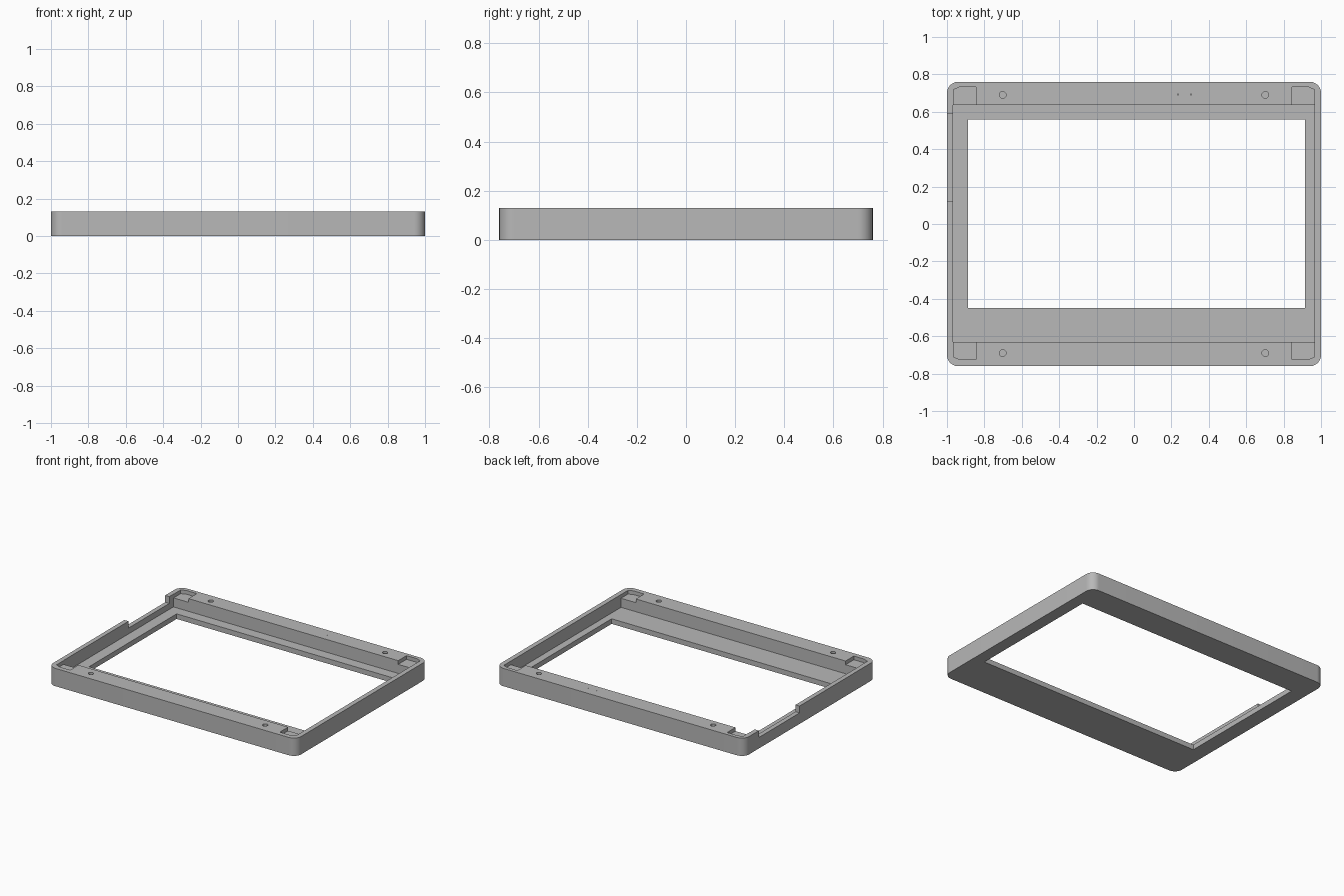
import bpy, bmesh, math

old = bpy.data.objects.get("Cube")
if old:
    bpy.data.objects.remove(old, do_unlink=True)

TOP, FLOOR, OVER = 0.13, 0.037, 0.2
X, Y = 1.0, 0.76

grey = bpy.data.materials.new("light grey")
grey.use_nodes = True
grey.diffuse_color = (0.48, 0.48, 0.48, 1)
grey.node_tree.nodes["Principled BSDF"].inputs["Base Color"].default_value = grey.diffuse_color


def prism(name, outline, z0, z1):
    """Extrude a closed outline between two heights."""
    bm = bmesh.new()
    face = bm.faces.new([bm.verts.new((x, y, z0)) for x, y in outline])
    top = bmesh.ops.extrude_face_region(bm, geom=[face])["geom"]
    verts = [v for v in top if isinstance(v, bmesh.types.BMVert)]
    bmesh.ops.translate(bm, verts=verts, vec=(0, 0, z1 - z0))
    bmesh.ops.recalc_face_normals(bm, faces=bm.faces)
    mesh = bpy.data.meshes.new(name)
    bm.to_mesh(mesh)
    bm.free()
    mesh.materials.append(grey)
    obj = bpy.data.objects.new(name, mesh)
    bpy.context.collection.objects.link(obj)
    return obj


def rect(x0, x1, y0, y1):
    return [(x0, y0), (x1, y0), (x1, y1), (x0, y1)]


def circle(cx, cy, r, n):
    return [(cx + r * math.cos(math.tau * i / n), cy + r * math.sin(math.tau * i / n))
            for i in range(n)]


def rounded(hx, hy, r, n=12):
    pts = []
    for q, (sx, sy) in enumerate([(1, 1), (-1, 1), (-1, -1), (1, -1)]):
        for i in range(n + 1):
            a = (q + i / n) * math.pi / 2
            pts.append((sx * (hx - r) + r * math.cos(a), sy * (hy - r) + r * math.sin(a)))
    return pts


# Rounded outer block of the bezel
frame = prism("screen_bezel", rounded(X, Y, 0.06), 0, TOP)

# Screen recess, window and the slot in the right wall
cutters = [
    prism("recess_cutter", rect(-0.967, 0.965, -0.63, 0.637), FLOOR, OVER),
    prism("window_cutter", rect(-0.887, 0.913, -0.448, 0.56), -0.1, OVER),
    prism("slot_cutter", rect(-1.1, -0.9, 0.12, 0.59), 0.08, OVER),
]

# Shallow corner pockets and blind screw holes
for sx in (-1, 1):
    for sy in (-1, 1):
        edge = 0.733 if sy > 0 else 0.725
        pocket = [(0.845, 0.6), (0.965, 0.6), (0.965, edge - 0.015),
                  (0.93, edge), (0.845, edge)]
        cutters.append(prism("pocket_cutter", [(sx * x, sy * y) for x, y in pocket],
                             0.103, OVER))
        cutters.append(prism("screw_hole_cutter", circle(sx * 0.702, sy * 0.69, 0.018, 24),
                             0.06, OVER))

# Pin holes in the rear rail
for x in (0.235, 0.305):
    cutters.append(prism("pin_hole_cutter", circle(x, 0.692, 0.003, 8), 0.1, OVER))

for cutter in cutters:
    cutter.hide_render = True
    mod = frame.modifiers.new(cutter.name, "BOOLEAN")
    mod.operation = "DIFFERENCE"
    mod.solver = "EXACT"
    mod.object = cutter

# Bake the cuts and drop the cutters
graph = bpy.context.evaluated_depsgraph_get()
baked = bpy.data.meshes.new_from_object(frame.evaluated_get(graph))
frame.modifiers.clear()
frame.data = baked
for cutter in cutters:
    bpy.data.objects.remove(cutter, do_unlink=True)

for obj in bpy.context.selected_objects:
    obj.select_set(False)
frame.select_set(True)
bpy.context.view_layer.objects.active = frame
bpy.ops.object.shade_smooth_by_angle(angle=math.radians(30))
